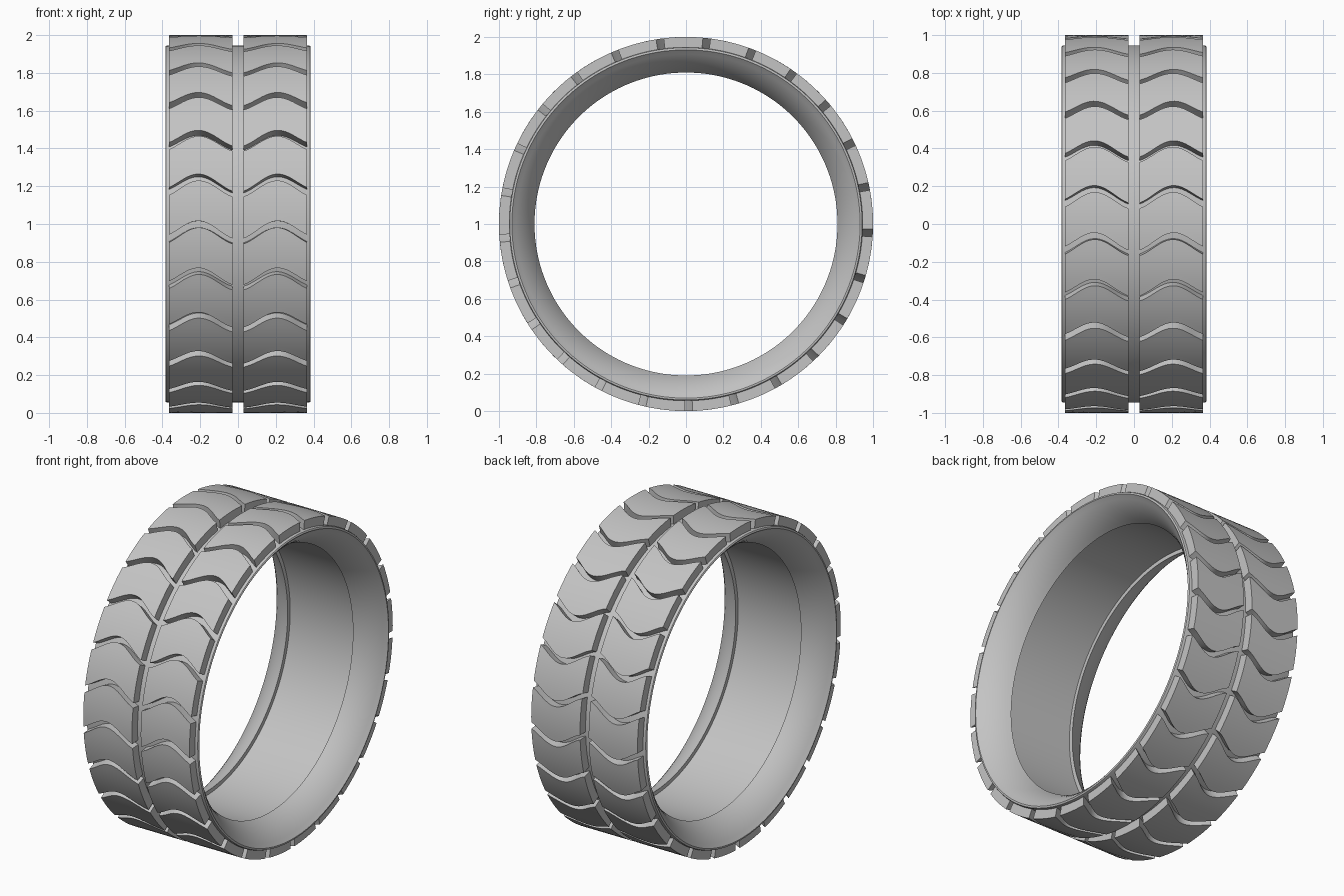
import bpy, bmesh
from math import pi, sin, cos, radians
from mathutils import Vector

cube = bpy.data.objects.get("Cube")
if cube:
    bpy.data.objects.remove(cube, do_unlink=True)

AXLE = Vector((0, 0, 1))
BASE_R, TREAD_R = 0.945, 1.0
LUGS = 25
PITCH = 2 * pi / LUGS
START = radians(-0.85)           # angle of the first groove's trailing edge
WAVE = 0.092                     # forward sweep of each groove
PEAK = 0.009                     # crest offset towards the shoulder

rubber = bpy.data.materials.new("grey rubber")
rubber.use_nodes = True
grey = (0.55, 0.55, 0.55, 1)
rubber.diffuse_color = grey
rubber.node_tree.nodes["Principled BSDF"].inputs["Base Color"].default_value = grey


def finish(bm, name):
    bmesh.ops.recalc_face_normals(bm, faces=bm.faces)
    mesh = bpy.data.meshes.new(name)
    bm.to_mesh(mesh)
    bm.free()
    mesh.materials.append(rubber)
    obj = bpy.data.objects.new(name, mesh)
    bpy.context.collection.objects.link(obj)
    bpy.ops.object.select_all(action='DESELECT')
    obj.select_set(True)
    bpy.context.view_layer.objects.active = obj
    bpy.ops.object.shade_smooth_by_angle(angle=radians(28))


# Tyre body: recessed inner wall, flared sides and rounded shoulders, spun about the axle
bead, bend, rim = Vector((0.225, 0.81)), Vector((0.32, 0.85)), Vector((0.38, 0.926))
flare = [bead * (1 - t) ** 2 + bend * 2 * t * (1 - t) + rim * t * t
         for t in (i / 8 for i in range(9))]
half = [(bead.x, 0.835)] + [tuple(p) for p in flare]
half += [(0.385, 0.931), (0.385, 0.937), (0.382, 0.942), (0.375, BASE_R)]
section = half + [(-x, r) for x, r in reversed(half)]
bm = bmesh.new()
ring = [bm.verts.new((x, 0, 1 + r)) for x, r in section]
edges = [bm.edges.new((a, b)) for a, b in zip(ring, ring[1:] + ring[:1])]
bmesh.ops.spin(bm, geom=ring + edges, cent=AXLE, axis=(1, 0, 0),
               angle=2 * pi, steps=150, use_merge=False)
bmesh.ops.remove_doubles(bm, verts=bm.verts, dist=0.0005)
finish(bm, "tyre_body")


# Tread lugs: wavy blocks bent round the body, with grooves widening to the shoulder
def add_lug(bm, side, start):
    grid = bmesh.ops.create_grid(bm, x_segments=18, y_segments=6, size=0.5)
    lower = grid["verts"]
    faces = list({f for v in lower for f in v.link_faces})
    out = bmesh.ops.extrude_face_region(bm, geom=faces, use_keep_orig=True)
    upper = [g for g in out["geom"] if isinstance(g, bmesh.types.BMVert)]
    for verts, radius in ((lower, BASE_R - 0.01), (upper, TREAD_R)):
        for v in verts:
            x = v.co.x * 0.336
            gap = 0.035 + 0.012 * v.co.x
            sweep = WAVE * (1 + cos(2 * pi * (x - PEAK) / 0.42)) / 2
            a = start + (v.co.y + 0.5) * (PITCH - gap) - sweep
            v.co = AXLE + Vector((side * (0.198 + x), radius * cos(a), radius * sin(a)))


for name, side in (("left_tread", 1), ("right_tread", -1)):
    bm = bmesh.new()
    for i in range(LUGS):
        add_lug(bm, side, START + i * PITCH)
    finish(bm, name)
